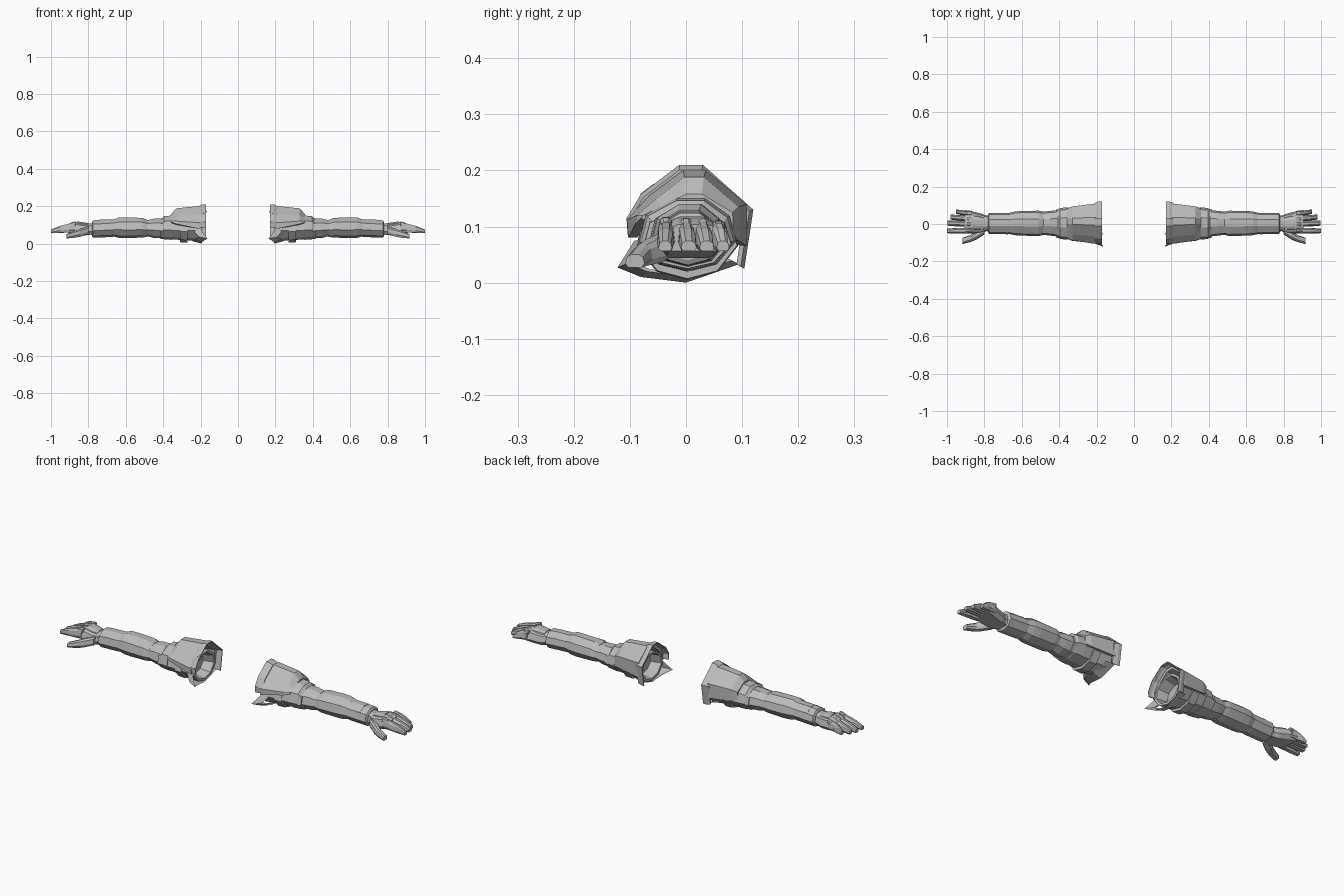
import bpy, bmesh

armor = bpy.data.materials.new("grey_armor")
armor.diffuse_color = (0.5, 0.5, 0.5, 1)


def finish(name, bm):
    """Turn a right-hand part into an object mirrored to the other side."""
    bmesh.ops.recalc_face_normals(bm, faces=bm.faces)
    me = bpy.data.meshes.new(name)
    bm.to_mesh(me)
    bm.free()
    me.materials.append(armor)
    ob = bpy.data.objects.new(name, me)
    bpy.context.collection.objects.link(ob)
    mod = ob.modifiers.new("both_sides", 'MIRROR')
    mod.use_mirror_merge = False
    return ob


def loft(name, rings):
    """Closed rings of 3D points joined by quads, with both ends capped."""
    bm = bmesh.new()
    vs = [[bm.verts.new(p) for p in r] for r in rings]
    n = len(vs[0])
    for a, b in zip(vs, vs[1:]):
        for i in range(n):
            j = (i + 1) % n
            bm.faces.new((a[i], a[j], b[j], b[i]))
    bm.faces.new(vs[0])
    bm.faces.new(vs[-1])
    return finish(name, bm)


# Angular limb section: shallow keel below, flat strip on top
LIMB = [(0, .40), (.2, .1), (.5, 0), (.8, .1), (1, .42),
        (.93, .76), (.68, 1), (.38, 1), (.07, .78)]
# Flatter section for hand parts
SLAB = [(0, .3), (.15, 0), (.85, 0), (1, .3), (.92, .8), (.7, 1), (.3, 1), (.08, .8)]


def sect(x, y0, y1, z0, z1, shape=LIMB):
    return [(x, y0 + u * (y1 - y0), z0 + v * (z1 - z0)) for u, v in shape]


def limb(name, stations, shape=LIMB):
    return loft(name, [sect(*s, shape) for s in stations])


# Upper arm with a recessed socket at the shoulder
limb("upper_arm", [
    (.25, -.065, .07, .03, .13), (.195, -.075, .08, .02, .145),
    (.195, -.088, .095, .008, .155), (.27, -.085, .09, .018, .15),
    (.36, -.08, .085, .022, .14), (.415, -.075, .08, .025, .13)])
limb("underarm_strap", [
    (.27, -.088, .093, .005, .15), (.31, -.086, .091, .007, .148)])
limb("upper_arm_band", [
    (.355, -.084, .09, .02, .15), (.395, -.08, .085, .022, .146),
    (.41, -.07, .075, .03, .13)])
limb("elbow", [
    (.40, -.068, .075, .028, .133), (.45, -.062, .07, .03, .133),
    (.485, -.058, .066, .04, .125), (.51, -.058, .066, .04, .125)])
limb("forearm", [
    (.485, -.058, .066, .036, .126), (.51, -.065, .071, .032, .137),
    (.60, -.062, .07, .029, .14), (.635, -.06, .067, .03, .14),
    (.665, -.054, .06, .038, .129), (.74, -.052, .058, .036, .128)])
limb("forearm_cuff", [
    (.66, -.053, .058, .037, .129), (.675, -.055, .06, .035, .13),
    (.775, -.053, .06, .031, .124), (.78, -.044, .05, .04, .115)])


# Shoulder pad: thick arch that tapers toward the elbow
def arch(x, pts, thick):
    inner = [(y * (1 - thick), .08 + (z - .08) * (1 - thick)) for y, z in pts]
    return [(x, y, z) for y, z in pts + inner[::-1]]


wide = [(-.103, .08), (-.105, .112), (-.066, .155), (-.005, .2),
        (.035, .2), (.108, .14), (.108, .065)]
outer = [(-.09, .105), (-.088, .12), (-.055, .148), (-.003, .188),
         (.032, .188), (.094, .135), (.094, .075)]
tip = [(-.08, .115), (-.076, .12), (-.045, .135), (0, .158),
       (.028, .158), (.083, .125), (.085, .085)]
loft("shoulder_pad", [arch(.2, wide, .15), arch(.215, wide, .15),
                      arch(.33, outer, .2), arch(.357, tip, .25)])

# Flared rim behind the pad, with a long rear plate
flare = [(-.104, .085), (-.106, .115), (-.08, .158), (-.012, .21),
         (.03, .21), (.12, .13), (.104, .025)]
near = [(y * .94, .08 + (z - .08) * .93) for y, z in flare]
loft("shoulder_rim", [arch(.172, flare, .04), arch(.188, flare, .06),
                      arch(.21, near, .08)])

# Lower collar that sweeps out to a pointed front corner
low = [(.20, -.092, .075), (.163, -.122, .027), (.19, -.08, .01),
       (.195, 0, 0), (.19, .095, .033)]
bm = bmesh.new()
strips = []
for dx, s in ((0, 1), (.045, .86), (.04, .80), (.006, .95)):
    strips.append([bm.verts.new((max(x + dx, .2) if dx > .01 else x + dx,
                                 y * s, .08 + (z - .08) * s)) for x, y, z in low])
for k in range(4):
    a, b = strips[k], strips[(k + 1) % 4]
    for i in range(len(low) - 1):
        bm.faces.new((a[i], a[i + 1], b[i + 1], b[i]))
for i in (0, -1):
    bm.faces.new([s[i] for s in strips])
finish("lower_collar", bm)

# Small catch on the front of the rim
loft("rim_catch", [[(.166, -.05, .172), (.172, -.058, .176), (.175, -.05, .166)],
                   [(.178, -.075, .15), (.188, -.082, .158), (.19, -.072, .148)]])

# Hand
limb("wrist", [(.765, -.04, .046, .045, .11), (.80, -.038, .044, .048, .106)], SLAB)
limb("palm", [
    (.79, -.04, .045, .047, .104), (.815, -.05, .055, .044, .106),
    (.865, -.052, .068, .05, .115), (.905, -.05, .075, .056, .104)], SLAB)
limb("hand_back_plate", [
    (.80, -.03, .036, .08, .109), (.83, -.034, .045, .08, .114),
    (.862, -.034, .05, .08, .119)], SLAB)


def finger(name, y0, y1, t0, t1, end):
    """Drooping finger from the knuckle to a thin tip."""
    mid = .9 + (end - .9) * .5
    limb(name, [
        (.875, y0, y1, .062, .111), (.905, y0, y1, .06, .106),
        (mid, (y0 + t0) / 2, (y1 + t1) / 2, .058, .095),
        (end, t0 + .003, t1 - .003, .056, .074)], SLAB)


finger("index_finger", -.051, -.02, -.052, -.022, 1.0)
finger("middle_finger", -.014, .016, -.012, .022, .996)
finger("ring_finger", .016, .045, .021, .053, .982)
finger("little_finger", .045, .071, .052, .08, .953)

# Raised knuckle plates
for i, y in enumerate((-.048, -.012, .018, .046)):
    z = .116 - .002 * i
    limb("knuckle_%d" % (i + 1), [
        (.868, y, y + .024, .095, z + .001), (.885, y, y + .024, .09, z),
        (.9, y + .002, y + .022, .09, z - .008)], SLAB)

# Thumb
limb("thumb", [
    (.80, -.056, -.015, .05, .09), (.845, -.085, -.035, .036, .078),
    (.875, -.096, -.06, .031, .067), (.918, -.108, -.074, .027, .05)], SLAB)
